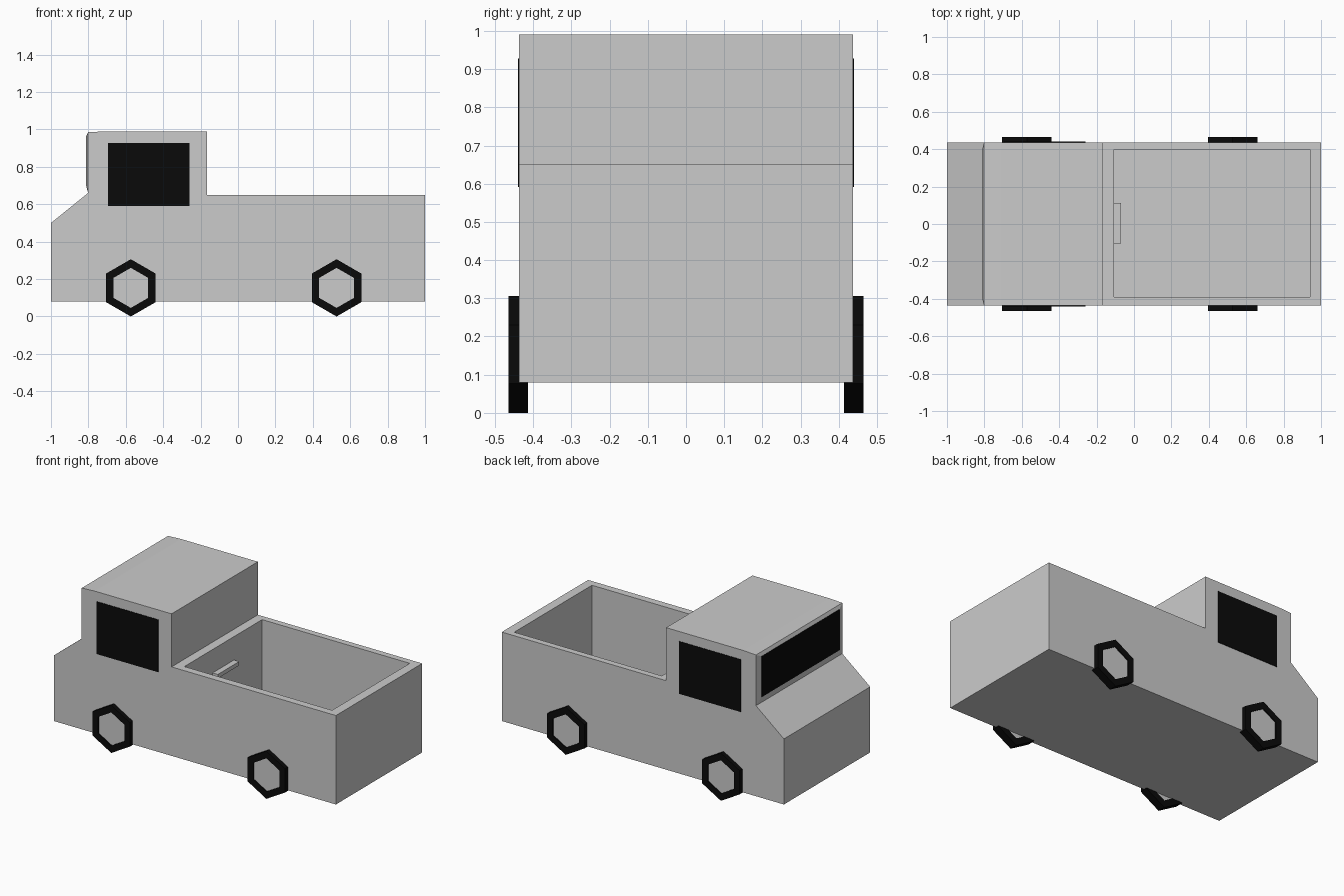
import bpy, bmesh
from math import cos, sin, pi

if "Cube" in bpy.data.objects:
    bpy.data.objects.remove(bpy.data.objects["Cube"])

black = bpy.data.materials.new("black")
black.diffuse_color = (0.003, 0.003, 0.003, 1)
black.use_nodes = True
black.node_tree.nodes["Principled BSDF"].inputs["Base Color"].default_value = black.diffuse_color


def finish(name, bm, mat=None):
    bmesh.ops.recalc_face_normals(bm, faces=bm.faces)
    me = bpy.data.meshes.new(name)
    bm.to_mesh(me)
    bm.free()
    ob = bpy.data.objects.new(name, me)
    bpy.context.collection.objects.link(ob)
    if mat:
        me.materials.append(mat)
    return ob


def box(name, x, y, z, mat=None):
    bm = bmesh.new()
    bmesh.ops.create_cube(bm, size=1)
    for v in bm.verts:
        v.co = [lo if c < 0 else hi for c, (lo, hi) in zip(v.co, (x, y, z))]
    return finish(name, bm, mat)


def extrude_profile(name, pts, y0, y1, mat=None):
    bm = bmesh.new()
    face = bm.faces.new([bm.verts.new((x, y0, z)) for x, z in pts])
    out = bmesh.ops.extrude_face_region(bm, geom=[face])["geom"]
    for v in out:
        if isinstance(v, bmesh.types.BMVert):
            v.co.y = y1
    return finish(name, bm, mat)


def hexagon(cx, cz, r):
    return [(cx + r * sin(i * pi / 3), cz + r * cos(i * pi / 3)) for i in range(6)]


# Body side profile with the load bed cut out
W = 0.437
profile = [(-1, 0.08), (1, 0.08), (1, 0.65), (-0.165, 0.65), (-0.165, 0.99),
           (-0.71, 0.99), (-0.802, 0.985), (-0.802, 0.66), (-1, 0.50)]
body = extrude_profile("truck_body", profile, -W, W)
cutter = box("bed_cutter", (-0.107, 0.94), (-0.39, 0.397), (0.12, 0.8))
cutter.hide_render = True
cutter.hide_viewport = True
cut = body.modifiers.new("bed", 'BOOLEAN')
cut.operation = 'DIFFERENCE'
cut.solver = 'EXACT'
cut.object = cutter

# Small ledge on the front wall of the bed
box("bed_ledge", (-0.108, -0.07), (-0.105, 0.112), (0.475, 0.50))

# Windscreen surround, tapering forward to the glass
bm = bmesh.new()
rings = []
for x, w, z0, z1 in ((-0.802, W, 0.662, 0.985), (-0.812, 0.397, 0.70, 0.965)):
    rings.append([bm.verts.new((x, y, z)) for y, z in ((-w, z0), (w, z0), (w, z1), (-w, z1))])
for i in range(4):
    j = (i + 1) % 4
    bm.faces.new((rings[0][i], rings[0][j], rings[1][j], rings[1][i]))
bm.faces.new(rings[0])
bm.faces.new(rings[1])
finish("windscreen_surround", bm)
box("windscreen", (-0.814, -0.811), (-0.395, 0.395), (0.702, 0.963), black)

for side, s in (("right", -1), ("left", 1)):
    # Side windows
    box(side + "_window", (-0.695, -0.258), sorted((s * 0.436, s * 0.440)), (0.592, 0.928), black)
    # Wheels: hexagonal tyre ring around a hub plate
    for end, cx in (("front", -0.573), ("rear", 0.527)):
        cz = 0.153
        bm = bmesh.new()
        loops = [[bm.verts.new((x, s * y, z)) for x, z in hexagon(cx, cz, r)]
                 for r, y in ((0.153, 0.414), (0.153, 0.465), (0.107, 0.465), (0.107, 0.414))]
        for k in range(4):
            a, b = loops[k], loops[(k + 1) % 4]
            for i in range(6):
                j = (i + 1) % 6
                bm.faces.new((a[i], a[j], b[j], b[i]))
        finish(f"{end}_{side}_tyre", bm, black)
        extrude_profile(f"{end}_{side}_hub", hexagon(cx, cz, 0.107), s * 0.418, s * 0.458)
